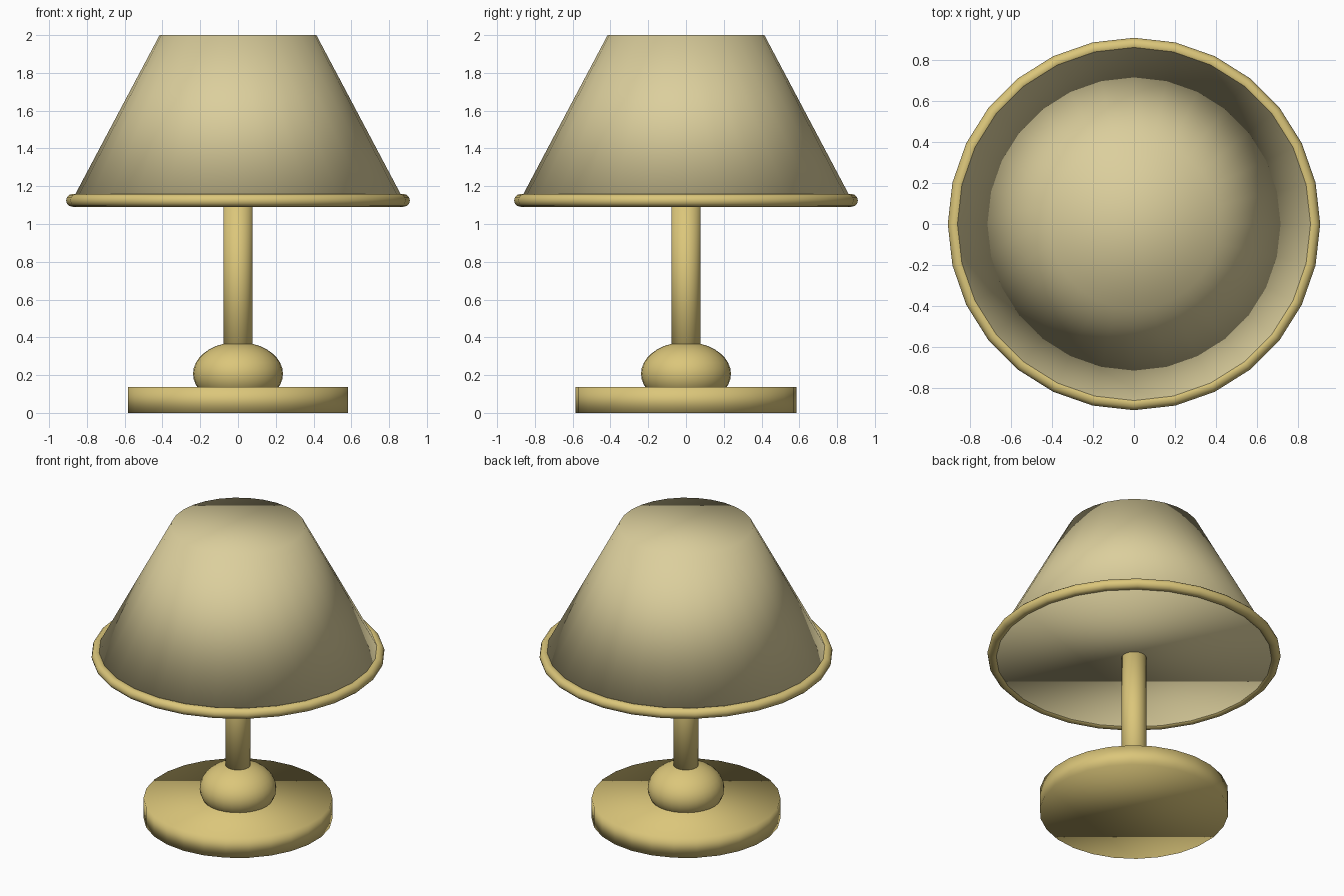
import bpy

if "Cube" in bpy.data.objects:
    bpy.data.objects.remove(bpy.data.objects["Cube"])


def make_material(name, rgb):
    mat = bpy.data.materials.new(name)
    mat.diffuse_color = (*rgb, 1.0)
    mat.use_nodes = True
    mat.node_tree.nodes["Principled BSDF"].inputs["Base Color"].default_value = mat.diffuse_color
    return mat


shade_cream = make_material("shade_cream", (0.71, 0.62, 0.335))
warm_gold = make_material("warm_gold", (0.71, 0.565, 0.195))


def finish(name, mat):
    """Name the newest object, colour it and smooth every face."""
    obj = bpy.context.object
    obj.name = name
    obj.data.materials.append(mat)
    obj.data.polygons.foreach_set("use_smooth", [True] * len(obj.data.polygons))
    return obj


def tapered(name, mat, sides, r_bottom, r_top, z0, z1):
    """Closed round part between two heights."""
    bpy.ops.mesh.primitive_cone_add(
        vertices=sides, radius1=r_bottom, radius2=r_top,
        depth=z1 - z0, location=(0, 0, (z0 + z1) / 2))
    return finish(name, mat)


# Foot disc and upright pole
tapered("base", warm_gold, 26, 0.586, 0.586, 0.0, 0.137)
tapered("pole", warm_gold, 24, 0.078, 0.078, 0.2, 1.2)

# Flattened ball where the pole meets the base
bpy.ops.mesh.primitive_uv_sphere_add(segments=28, ring_count=18, radius=1,
                                     location=(0, 0, 0.207))
bpy.context.object.scale = (0.238, 0.238, 0.168)
bpy.ops.object.transform_apply(location=False, rotation=False, scale=True)
finish("ball", warm_gold)

# Closed conical lampshade
tapered("lampshade", shade_cream, 28, 0.892, 0.415, 1.10, 2.0)

# Rolled trim around the lower edge of the shade
bpy.ops.mesh.primitive_torus_add(major_segments=28, minor_segments=12,
                                 major_radius=0.876, minor_radius=0.034,
                                 location=(0, 0, 1.125))
finish("shade_trim", warm_gold)
